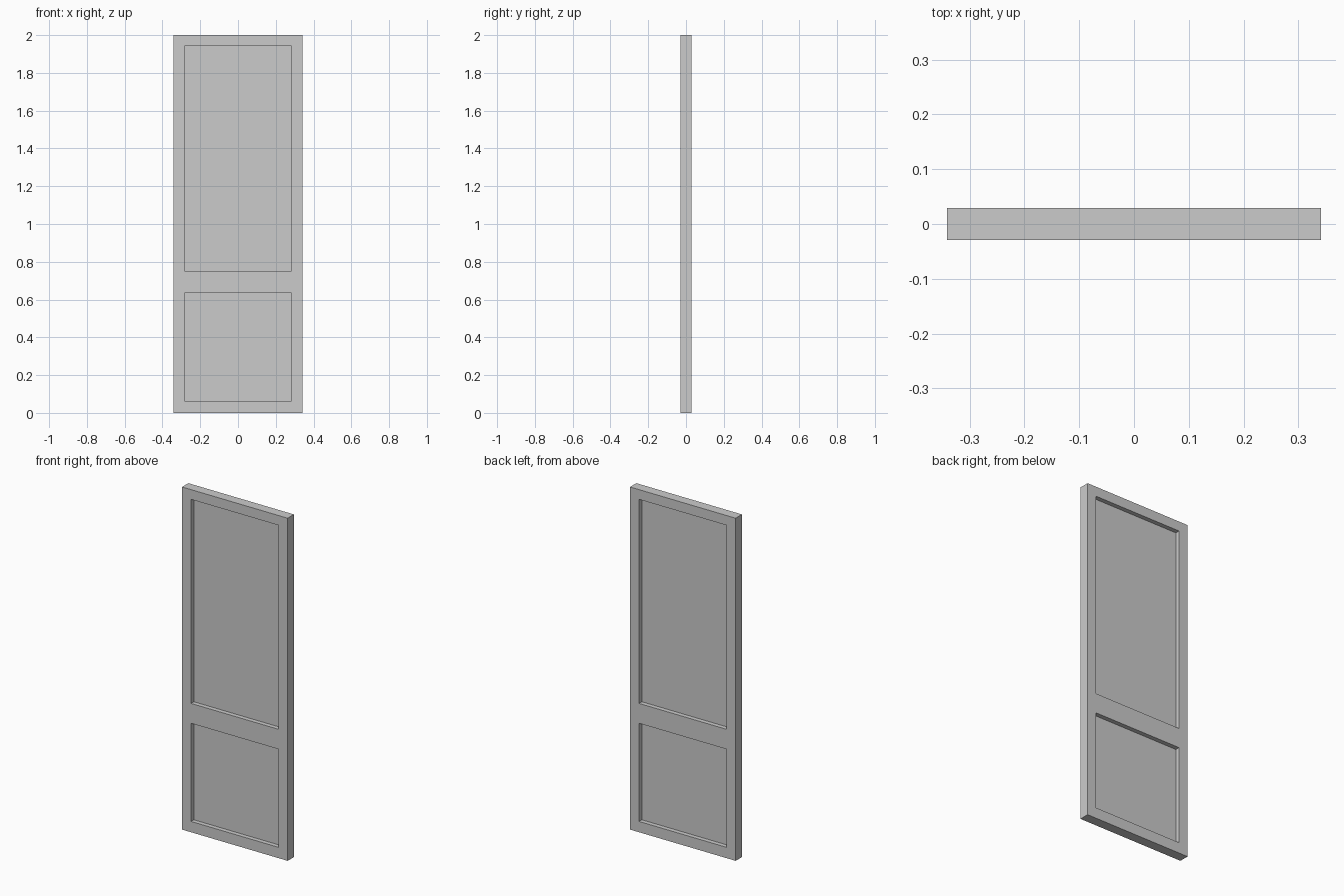
import bpy, bmesh

if "Cube" in bpy.data.objects:
    bpy.data.objects.remove(bpy.data.objects["Cube"])

# Overall sizes
W, T, H = 0.341, 0.029, 2.0        # half width, half thickness, height
OPEN_X = 0.283                     # half width of both openings
OPENINGS = {"lower_panel": (0.063, 0.636), "upper_panel": (0.752, 1.943)}
PANEL_T = 0.003                    # half thickness of the thin panels

grey = bpy.data.materials.new("plain grey")
grey.diffuse_color = (0.6, 0.6, 0.6, 1)
grey.use_nodes = True
grey.node_tree.nodes["Principled BSDF"].inputs["Base Color"].default_value = grey.diffuse_color


def add_object(name, bm):
    bmesh.ops.recalc_face_normals(bm, faces=bm.faces)
    mesh = bpy.data.meshes.new(name)
    bm.to_mesh(mesh)
    bm.free()
    mesh.materials.append(grey)
    obj = bpy.data.objects.new(name, mesh)
    bpy.context.collection.objects.link(obj)
    return obj


# Frame: a grid of cells with the two openings left out, extruded to thickness
xs = [-W, -OPEN_X, OPEN_X, W]
zs = [0.0, *OPENINGS["lower_panel"], *OPENINGS["upper_panel"], H]
bm = bmesh.new()
grid = [[bm.verts.new((x, -T, z)) for x in xs] for z in zs]
for r in range(len(zs) - 1):
    for c in range(len(xs) - 1):
        if c == 1 and r in (1, 3):
            continue
        bm.faces.new((grid[r][c], grid[r][c + 1], grid[r + 1][c + 1], grid[r + 1][c]))
ext = bmesh.ops.extrude_face_region(bm, geom=bm.faces[:], use_keep_orig=True)
new_verts = [g for g in ext["geom"] if isinstance(g, bmesh.types.BMVert)]
bmesh.ops.translate(bm, verts=new_verts, vec=(0, 2 * T, 0))
add_object("door_frame", bm)

# Recessed panels, centred in the frame thickness
for name, (z0, z1) in OPENINGS.items():
    bm = bmesh.new()
    bmesh.ops.create_cube(bm, size=1)
    bmesh.ops.scale(bm, verts=bm.verts, vec=(2 * OPEN_X, 2 * PANEL_T, z1 - z0))
    bmesh.ops.translate(bm, verts=bm.verts, vec=(0, 0, (z0 + z1) / 2))
    add_object(name, bm)
